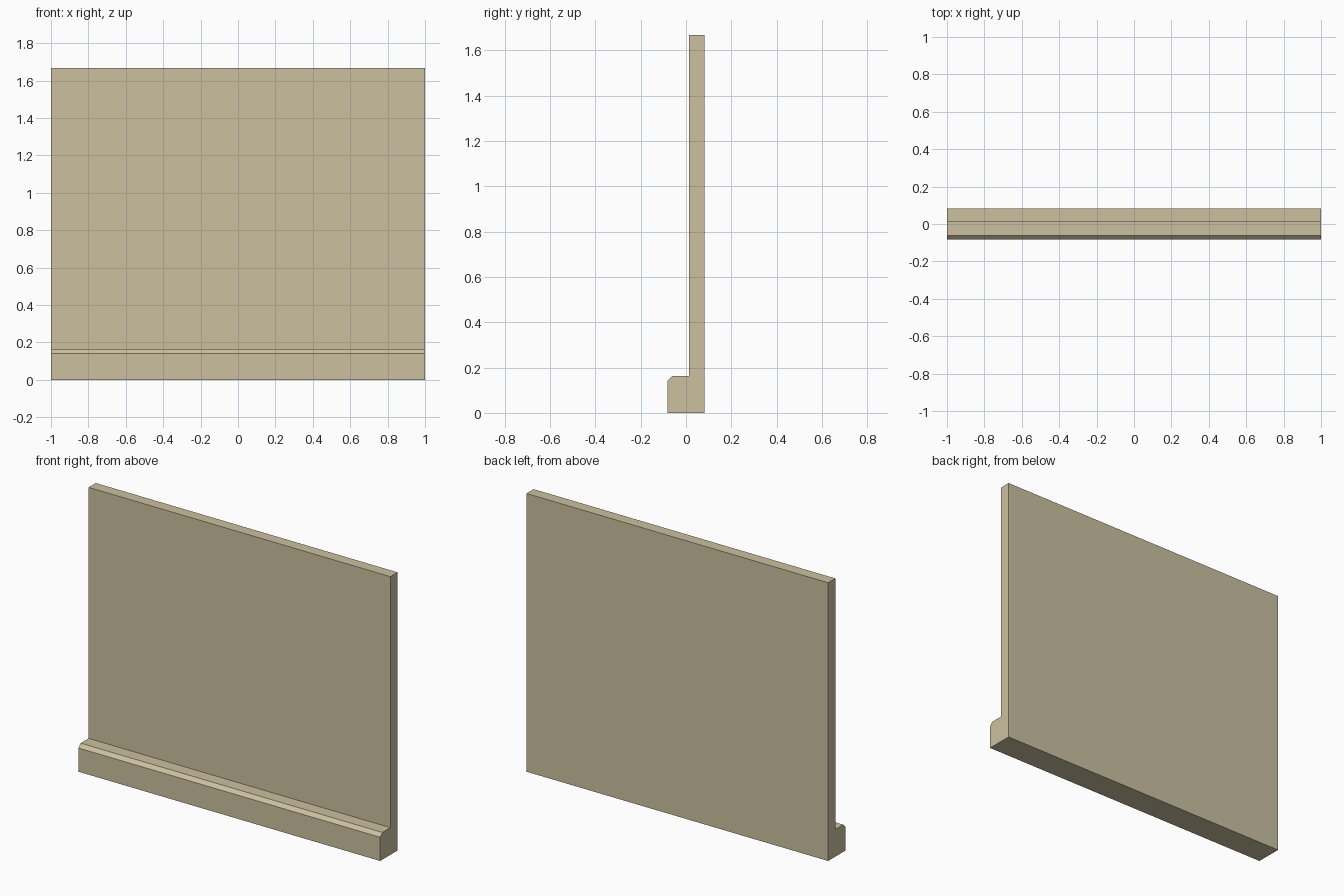
import bpy, bmesh

if "Cube" in bpy.data.objects:
    bpy.data.objects.remove(bpy.data.objects["Cube"])

# One sandy colour for the whole wall
mat = bpy.data.materials.new("sand")
mat.diffuse_color = (0.60, 0.53, 0.35, 1.0)
mat.use_nodes = True
mat.node_tree.nodes["Principled BSDF"].inputs["Base Color"].default_value = mat.diffuse_color


def extrude_profile(name, profile, half_length):
    """Extrude a (y, z) profile along x, centred on x = 0."""
    bm = bmesh.new()
    face = bm.faces.new([bm.verts.new((-half_length, y, z)) for y, z in profile])
    ext = bmesh.ops.extrude_face_region(bm, geom=[face])
    verts = [g for g in ext["geom"] if isinstance(g, bmesh.types.BMVert)]
    bmesh.ops.translate(bm, verts=verts, vec=(2 * half_length, 0, 0))
    bmesh.ops.recalc_face_normals(bm, faces=bm.faces)
    mesh = bpy.data.meshes.new(name)
    bm.to_mesh(mesh)
    bm.free()
    mesh.materials.append(mat)
    obj = bpy.data.objects.new(name, mesh)
    bpy.context.collection.objects.link(obj)
    return obj


# Wall panel with a chamfered skirting along the front foot
extrude_profile("wall_with_skirting", [
    (0.082, 0.0), (0.082, 1.667), (0.014, 1.667), (0.014, 0.163),
    (-0.061, 0.163), (-0.082, 0.142), (-0.082, 0.0),
], 1.0)
